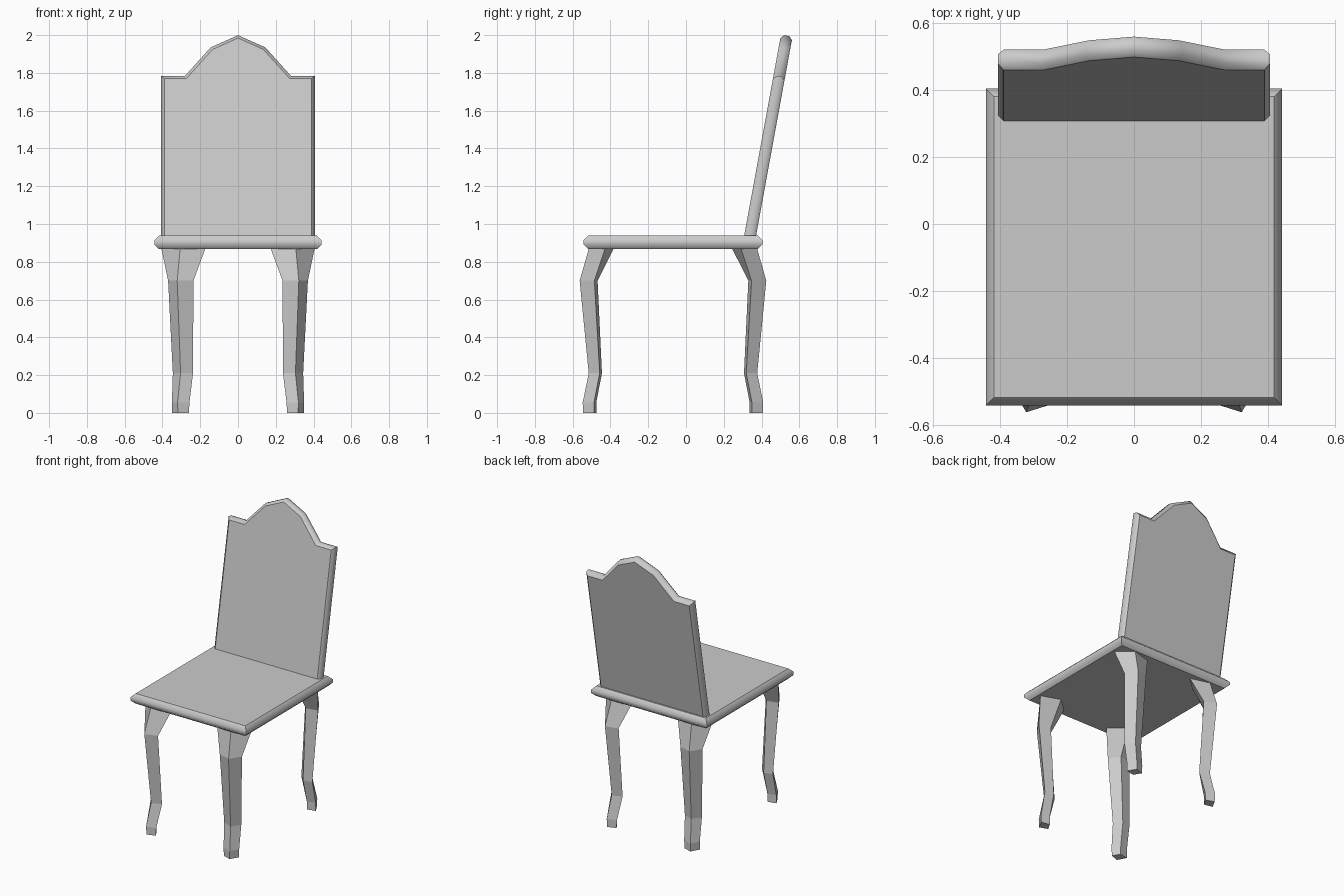
import bpy, bmesh, math
from mathutils import Matrix, Vector

if "Cube" in bpy.data.objects:
    bpy.data.objects.remove(bpy.data.objects["Cube"])


def make_object(name, bm):
    bmesh.ops.recalc_face_normals(bm, faces=bm.faces[:])
    mesh = bpy.data.meshes.new(name)
    bm.to_mesh(mesh)
    bm.free()
    obj = bpy.data.objects.new(name, mesh)
    bpy.context.collection.objects.link(obj)
    return obj


def padded_board(name, outline, thickness, bevel, matrix):
    """Extrude an outline along local z, round its rim, keep the two faces crisp."""
    bm = bmesh.new()
    face = bm.faces.new([bm.verts.new((x, y, 0)) for x, y in outline])
    ext = bmesh.ops.extrude_face_region(bm, geom=[face])["geom"]
    bmesh.ops.translate(bm, vec=(0, 0, thickness),
                        verts=[g for g in ext if isinstance(g, bmesh.types.BMVert)])
    bmesh.ops.recalc_face_normals(bm, faces=bm.faces[:])
    rim = [e for e in bm.edges if abs(e.verts[0].co.z - e.verts[1].co.z) < 1e-5]
    bmesh.ops.bevel(bm, geom=rim, offset=bevel, segments=1, profile=0.5, affect='EDGES')
    bm.normal_update()
    for f in bm.faces:
        f.smooth = abs(f.normal.z) < 0.99
    for e in bm.edges:
        cap = any(not f.smooth for f in e.link_faces)
        e.smooth = not cap and e.calc_face_angle(0) < math.radians(50)
    bm.transform(matrix)
    return make_object(name, bm)


# Seat: rectangular board with rounded rim
SEAT_MID = -0.069
padded_board("seat",
             [(-0.443, -0.543), (0.443, -0.543), (0.443, 0.405), (-0.443, 0.405)],
             0.07, 0.024, Matrix.Translation((0, 0, 0.868)))

# Backrest: arched panel, leaning backwards
half = [(0.407, 0), (0.407, 0.9025), (0.28, 0.9025), (0.145, 1.055)]
arch = half + [(0, 1.121)] + [(-x, s) for x, s in reversed(half)]
lean = math.atan(0.183)
up = Vector((0, math.sin(lean), math.cos(lean)))
back = Vector((0, math.cos(lean), -math.sin(lean)))
frame = Matrix((Vector((1, 0, 0)), up, back)).transposed().to_4x4()
padded_board("backrest", arch, 0.062, 0.017, Matrix.Translation((0, 0.301, 0.90)) @ frame)

# Cabriole leg sections: height, then front, outer, rear and inner corner
SECTIONS = [
    (0.0, (0.318, -0.545), (0.350, -0.487), (0.290, -0.475), (0.260, -0.525)),
    (0.055, (0.320, -0.547), (0.350, -0.487), (0.290, -0.475), (0.257, -0.525)),
    (0.21, (0.304, -0.515), (0.345, -0.457), (0.282, -0.445), (0.238, -0.490)),
    (0.70, (0.322, -0.563), (0.370, -0.485), (0.287, -0.468), (0.236, -0.536)),
    (0.872, (0.306, -0.514), (0.406, -0.428), (0.275, -0.381), (0.172, -0.475)),
]


def leg(name, sx, sy):
    bm = bmesh.new()
    rings = [[bm.verts.new((sx * x, SEAT_MID + sy * (y - SEAT_MID), z)) for x, y in pts]
             for z, *pts in SECTIONS]
    for a, b in zip(rings, rings[1:]):
        for i in range(4):
            j = (i + 1) % 4
            bm.faces.new((a[i], a[j], b[j], b[i]))
    bm.faces.new(rings[0])
    bm.faces.new(rings[-1])
    make_object(name, bm)


# Four legs, mirrored across both axes of the seat
for row, sy in (("front", 1), ("rear", -1)):
    for side, sx in (("right", 1), ("left", -1)):
        leg(f"{row}_leg_{side}", sx, sy)
